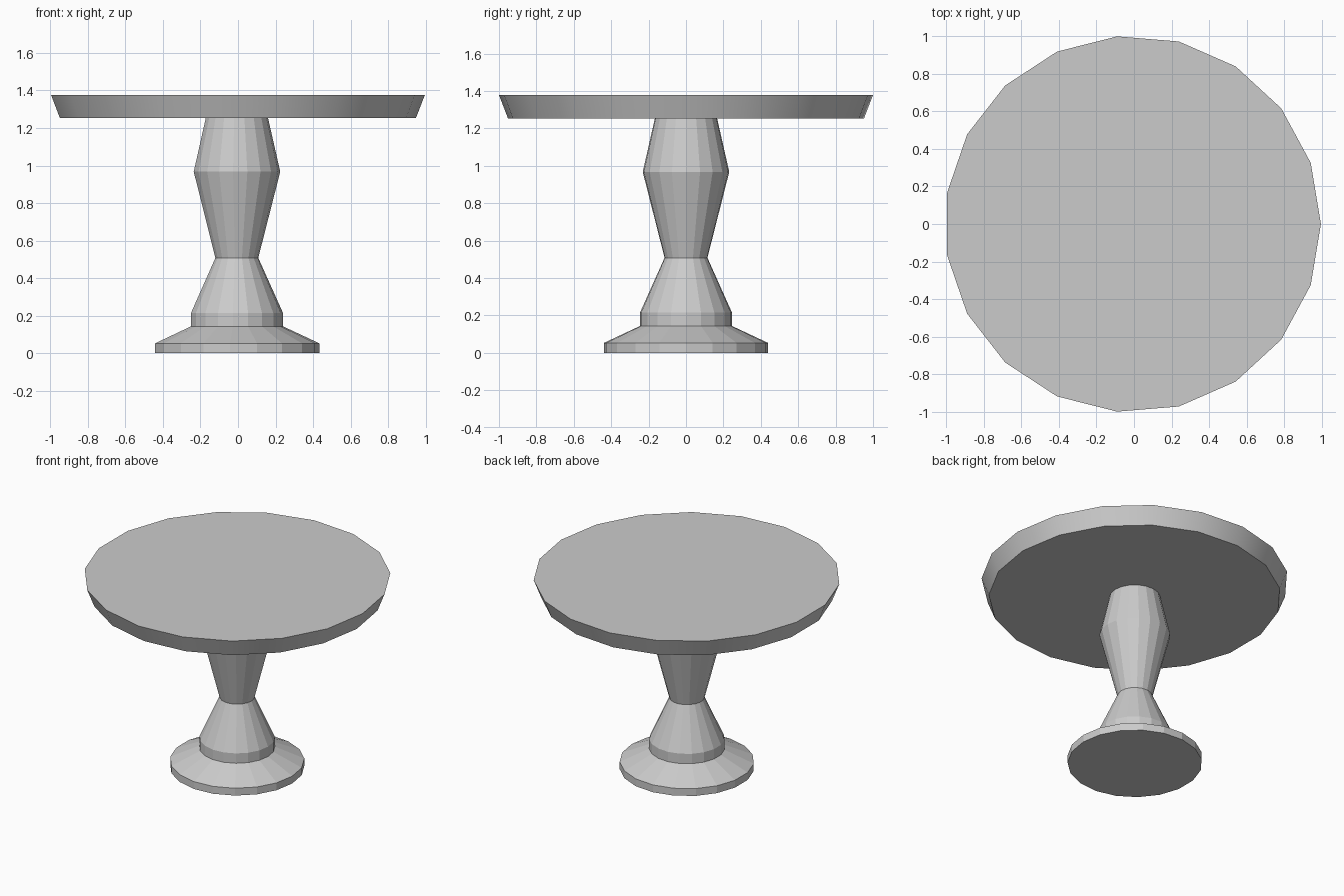
import bpy, bmesh
from math import cos, sin, tau

if "Cube" in bpy.data.objects:
    bpy.data.objects.remove(bpy.data.objects["Cube"])

SIDES = 19
CENTER_X = -0.007  # odd-sided polygon, shifted so its bounds are centred


def lathe(name, profile):
    """Closed turned solid from (radius, height) pairs, bottom to top."""
    bm = bmesh.new()
    rings = [[bm.verts.new((CENTER_X + r * cos(tau * i / SIDES), r * sin(tau * i / SIDES), z))
              for i in range(SIDES)] for r, z in profile]
    for low, high in zip(rings, rings[1:]):
        for i in range(SIDES):
            j = (i + 1) % SIDES
            bm.faces.new((low[i], low[j], high[j], high[i]))
    bm.faces.new(rings[0][::-1])
    bm.faces.new(rings[-1])
    mesh = bpy.data.meshes.new(name)
    bm.to_mesh(mesh)
    bm.free()
    obj = bpy.data.objects.new(name, mesh)
    bpy.context.collection.objects.link(obj)
    return obj


# Foot, collar and turned column, faceted
lathe("pedestal", [(0.44, 0), (0.44, 0.053), (0.247, 0.143), (0.247, 0.214),
                   (0.115, 0.508), (0.232, 0.967), (0.167, 1.253)])

# Table top with a tapered, softly shaded rim
top = lathe("table_top", [(0.955, 1.253), (1.003, 1.377)])
bpy.context.view_layer.objects.active = top
top.select_set(True)
bpy.ops.object.shade_smooth_by_angle()
